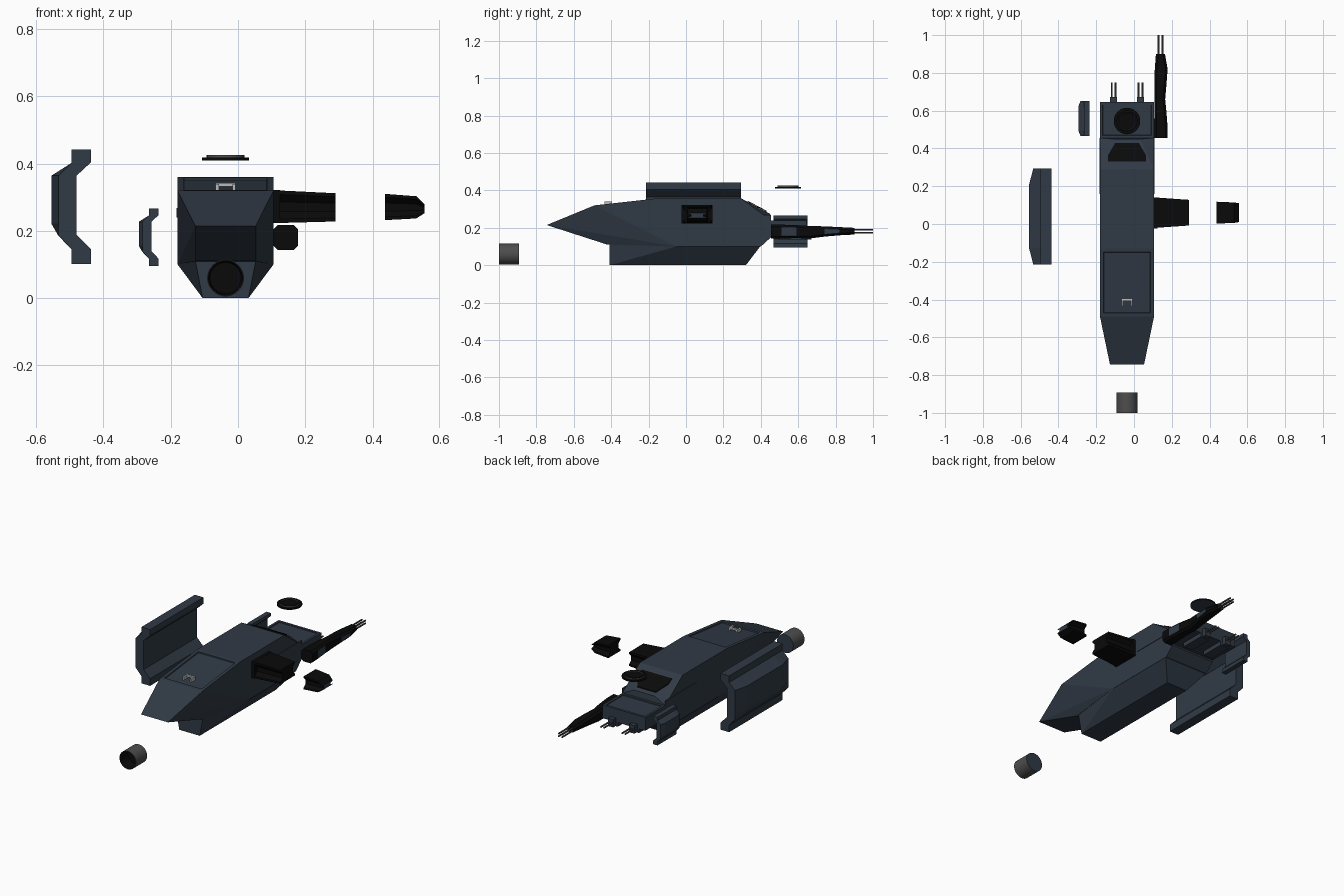
import bpy, bmesh, math
from mathutils import Vector

if "Cube" in bpy.data.objects:
    bpy.data.objects.remove(bpy.data.objects["Cube"])

CX = -0.037  # centre line of the hull


def material(name, rgb):
    m = bpy.data.materials.new(name)
    m.diffuse_color = (*rgb, 1)
    m.use_nodes = True
    m.node_tree.nodes["Principled BSDF"].inputs["Base Color"].default_value = m.diffuse_color
    return m


BLUE = material("dark_slate_blue", (0.030, 0.042, 0.060))
BLACK = material("near_black", (0.003, 0.003, 0.003))
GREY = material("metal_grey", (0.075, 0.075, 0.075))
PALE = material("pale_grey", (0.50, 0.50, 0.50))


def finish(name, bm, mats, rule=None):
    bmesh.ops.recalc_face_normals(bm, faces=bm.faces)
    bm.normal_update()
    if rule:
        for f in bm.faces:
            f.material_index = rule(f)
    me = bpy.data.meshes.new(name)
    bm.to_mesh(me)
    bm.free()
    ob = bpy.data.objects.new(name, me)
    bpy.context.collection.objects.link(ob)
    for m in mats:
        me.materials.append(m)
    return ob


def box(name, x0, x1, y0, y1, z0, z1, mat):
    return loft(name, [[(x0, y, z0), (x1, y, z0), (x1, y, z1), (x0, y, z1)] for y in (y0, y1)], [mat])


def loft(name, rings, mats, rule=None):
    """Join equal rings of points into a closed solid."""
    bm = bmesh.new()
    vs = [[bm.verts.new(p) for p in r] for r in rings]
    n = len(rings[0])
    for a, b in zip(vs, vs[1:]):
        for i in range(n):
            j = (i + 1) % n
            bm.faces.new((a[i], a[j], b[j], b[i]))
    bm.faces.new(vs[0])
    bm.faces.new(vs[-1])
    return finish(name, bm, mats, rule)


def mirrored_hull(points):
    """Convex body from (half width, y, z) points mirrored about the hull centre."""
    bm = bmesh.new()
    for w, y, z in points:
        for s in (-1, 1):
            bm.verts.new((CX + s * w, y, z))
    bmesh.ops.convex_hull(bm, input=bm.verts)
    bmesh.ops.dissolve_limit(bm, angle_limit=0.02, verts=bm.verts, edges=bm.edges)
    bmesh.ops.recalc_face_normals(bm, faces=bm.faces)
    bm.normal_update()
    return bm


def lathe(name, profile, centre, axis, mats, rule=None, n=32):
    """Closed turned shape from (radius, height) points."""
    bm = bmesh.new()
    rings = []
    for r, h in profile:
        ring = []
        for i in range(n):
            a = math.tau * i / n
            c, s = r * math.cos(a), r * math.sin(a)
            p = (c, h, s) if axis == "y" else (c, s, h)
            ring.append(bm.verts.new(Vector(centre) + Vector(p)))
        rings.append(ring)
    for a, b in zip(rings, rings[1:]):
        for i in range(n):
            j = (i + 1) % n
            bm.faces.new((a[i], a[j], b[j], b[i]))
    bm.faces.new(rings[0])
    bm.faces.new(rings[-1])
    ob = finish(name, bm, mats, rule)
    bpy.ops.object.select_all(action="DESELECT")
    bpy.context.view_layer.objects.active = ob
    ob.select_set(True)
    bpy.ops.object.shade_smooth_by_angle(angle=math.radians(35))
    return ob


# Main hull with a recessed hatch on the sloping front deck
bm = mirrored_hull([
    (0.09, -0.745, 0.215), (0.143, -0.49, 0.32), (0.143, -0.13, 0.36), (0.143, 0.29, 0.36),
    (0.07, 0.45, 0.275), (0.143, 0.455, 0.24), (0.143, 0.455, 0.15), (0.143, 0.40, 0.10),
    (0.143, -0.05, 0.10), (0.09, -0.42, 0.11)])
deck = [f for f in bm.faces if f.normal.z > 0.9 and -0.45 < f.calc_center_median().y < -0.2]
if deck:
    bmesh.ops.inset_region(bm, faces=deck, thickness=0.027, depth=0)
    bmesh.ops.inset_region(bm, faces=deck, thickness=0.003, depth=-0.006)
finish("hull", bm, [BLUE])

# Keel
bm = mirrored_hull([
    (0.09, -0.41, 0.112), (0.143, -0.05, 0.101), (0.143, 0.397, 0.101),
    (0.068, -0.41, 0.0), (0.068, 0.32, 0.0)])
finish("keel", bm, [BLUE])

# Hatch handle
box("handle_bar", CX - 0.03, CX + 0.03, -0.408, -0.395, 0.332, 0.342, PALE)
for s in (-1, 1):
    x = CX + s * 0.025
    box("handle_leg", x - 0.005, x + 0.005, -0.435, -0.395, 0.322, 0.340, PALE)

# Dark window on the sloping rear of the hull
window = []
for lift in (0.001, 0.006):
    ring = []
    for w, y in ((-0.10, 0.33), (0.10, 0.33), (0.10, 0.365), (0.062, 0.43), (-0.062, 0.43), (-0.10, 0.365)):
        ring.append((CX + w, y, 0.36 - (y - 0.29) * 0.085 / 0.16 + lift))
    window.append(ring)
loft("rear_window", window, [BLACK])

# Side strips on the hull
for s in (-1, 1):
    x = CX + s * 0.144
    box("side_strip", x - 0.002, x + 0.002, 0.16, 0.455, 0.24, 0.268, BLUE)

# Rear platform with raised rim
bm = bmesh.new()
bmesh.ops.create_cube(bm, size=1)
for v in bm.verts:
    v.co = Vector((CX + v.co.x * 0.286, 0.55 + v.co.y * 0.19, 0.20 + v.co.z * 0.08))
bm.normal_update()
top = [f for f in bm.faces if f.normal.z > 0.9]
bmesh.ops.inset_region(bm, faces=top, thickness=0.02, depth=0)
bmesh.ops.inset_region(bm, faces=top, thickness=0.002, depth=-0.005)
finish("rear_platform", bm, [BLUE])

# Twin small guns under the platform
for gx in (-0.108, 0.034):
    box("gun_housing", gx - 0.03, gx + 0.03, 0.50, 0.645, 0.135, 0.165, BLUE)
    box("gun_mount", gx - 0.018, gx + 0.018, 0.55, 0.672, 0.138, 0.185, BLUE)
    for s in (-1, 1):
        lathe("small_barrel", [(0.005, 0.66), (0.005, 0.75)], (gx + s * 0.01, 0, 0.163), "y", [GREY], n=8)

# Long side gun: chamfered body lofted along y
rings = []
for y, x0, x1, z0, z1 in ((0.455, 0.106, 0.178, 0.143, 0.217), (0.51, 0.106, 0.178, 0.143, 0.217),
                          (0.59, 0.108, 0.172, 0.145, 0.215), (0.66, 0.108, 0.165, 0.143, 0.210),
                          (0.74, 0.108, 0.172, 0.153, 0.208), (0.82, 0.110, 0.178, 0.160, 0.204),
                          (0.90, 0.116, 0.164, 0.164, 0.200)):
    c = 0.012
    rings.append([(x0 + c, y, z0), (x1 - c, y, z0), (x1, y, z0 + c), (x1, y, z1 - c),
                  (x1 - c, y, z1), (x0 + c, y, z1), (x0, y, z1 - c), (x0, y, z0 + c)])


def gun_colour(f):
    y = f.calc_center_median().y
    return 1 if f.normal.x > 0.9 and (0.52 < y < 0.58 or 0.75 < y < 0.8) else 0


loft("side_gun_body", rings, [BLACK, BLUE], gun_colour)
for x in (0.129, 0.151):
    for z in (0.174, 0.190):
        lathe("long_barrel", [(0.005, 0.89), (0.005, 1.0)], (x, 0, z), "y", [GREY], n=8)


# Side pylon and its detached tip: notched profile lofted along x
def notched(x, w, h, zc, k):
    p = [(-w, -h), (w, -h), (w, -0.75 * h), (w * k, -0.3 * h), (w * k, 0.3 * h), (w, 0.75 * h),
         (w, h), (-w, h), (-w, 0.75 * h), (-w * k, 0.3 * h), (-w * k, -0.3 * h), (-w, -0.75 * h)]
    return [(x, 0.06 + a, zc + b) for a, b in p]


box("pylon_root", 0.10, 0.125, -0.023, 0.141, 0.223, 0.321, BLACK)
loft("pylon", [notched(0.106, 0.081, 0.049, 0.272, 0.72), notched(0.29, 0.068, 0.042, 0.270, 0.72)], [BLACK])
loft("pylon_tip", [notched(0.437, 0.058, 0.039, 0.271, 0.65), notched(0.53, 0.054, 0.033, 0.270, 0.65),
                   notched(0.555, 0.050, 0.013, 0.266, 0.65)],
     [BLACK, BLUE], lambda f: 1 if f.normal.x > 0.9 else 0)


# Detached side armour panels: bent profile with thinner ends
def side_panel(name, xr, z0, k, ys):
    prof = [(0, 0.34), (-0.058, 0.34), (-0.058, 0.30), (-0.118, 0.262), (-0.118, 0.12), (-0.098, 0.085),
            (-0.058, 0.043), (-0.058, 0), (0, 0), (0, 0.043), (-0.043, 0.087), (-0.043, 0.262), (0, 0.302)]
    rings = []
    for i, y in enumerate(ys):
        limit = -0.096 if i in (0, 3) else -1
        rings.append([(xr + k * max(x, limit), y, z0 + k * z) for x, z in prof])
    loft(name, rings, [BLUE])


side_panel("large_side_panel", -0.437, 0.102, 1.0, (-0.215, -0.13, 0.21, 0.295))
side_panel("small_side_panel", -0.236, 0.096, 0.5, (0.467, 0.495, 0.62, 0.65))

# Detached round hatch above the platform
lathe("round_hatch", [(0.070, 0.410), (0.070, 0.418), (0.056, 0.418), (0.056, 0.426), (0.046, 0.426), (0.044, 0.422)],
      (CX, 0.545, 0), "z", [BLACK, GREY, BLUE],
      lambda f: 2 if f.normal.z < -0.9 else (1 if f.calc_center_median().z > 0.4185 and abs(f.normal.z) < 0.5 else 0))

# Detached nozzle: hollow black front, blue back
lathe("nozzle", [(0.046, -0.93), (0.052, -1.0), (0.055, -1.0), (0.055, -0.893)], (CX, 0, 0.060), "y",
      [GREY, BLACK, BLUE],
      lambda f: 2 if f.normal.y > 0.9 else (
          1 if -0.97 < f.calc_center_median().y < -0.92 and (
              f.normal.y < -0.9 or
              f.normal.dot(f.calc_center_median() - Vector((CX, f.calc_center_median().y, 0.06))) < 0) else 0),
      n=32)
